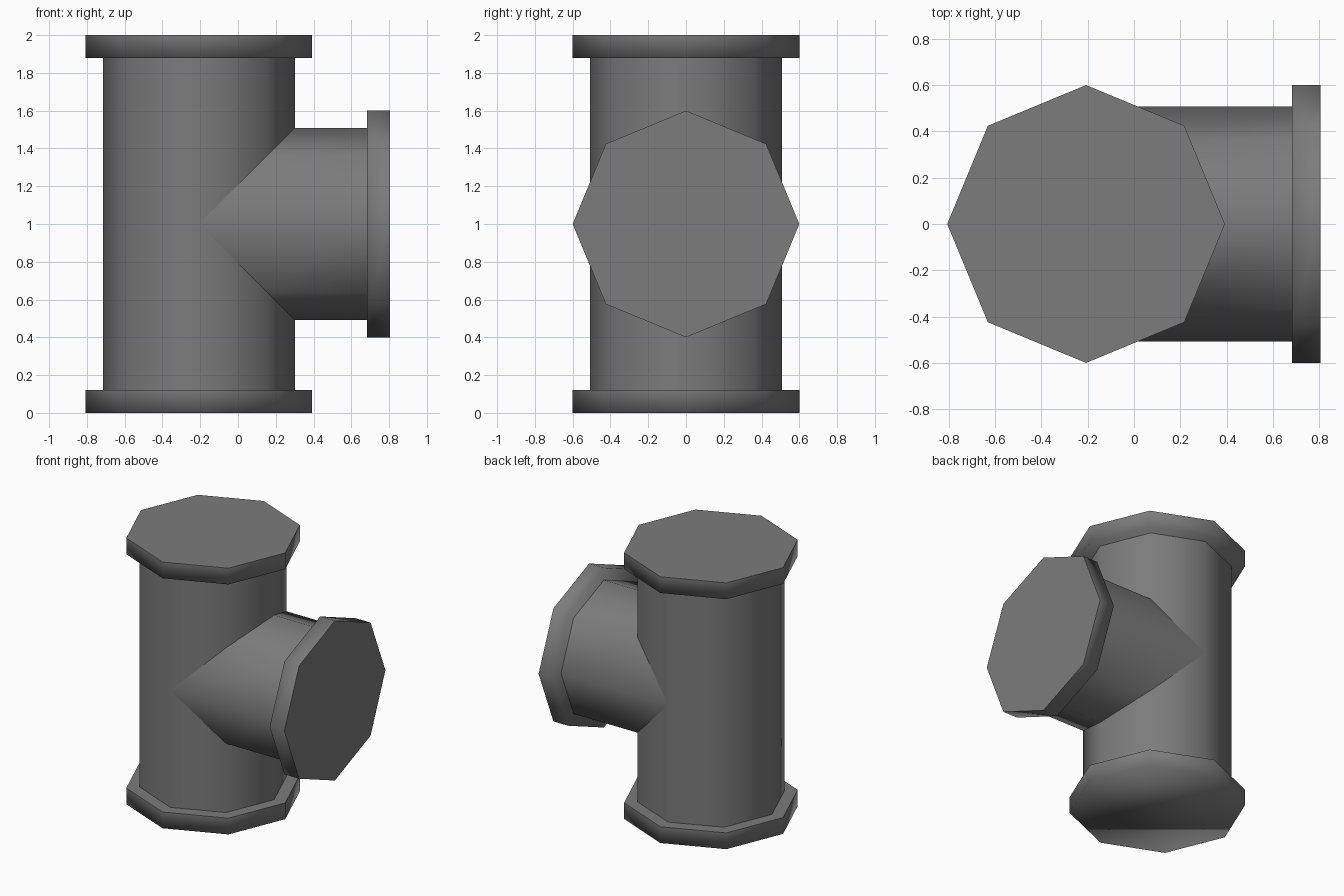
import bpy, bmesh, math
from mathutils import Matrix, Vector

if "Cube" in bpy.data.objects:
    bpy.data.objects.remove(bpy.data.objects["Cube"])

CX, SIDES = -0.207, 8
grey = bpy.data.materials.new("pipe grey")
grey.diffuse_color = (0.2, 0.2, 0.2, 1)
grey.use_nodes = True
grey.node_tree.nodes["Principled BSDF"].inputs["Base Color"].default_value = grey.diffuse_color


def prism(name, radius, depth, matrix, capped, sharp_end=None, mitre=False):
    """Octagonal prism along local z from 0 to depth, smooth except at sharp_end."""
    bm = bmesh.new()
    bmesh.ops.create_cone(bm, cap_ends=capped, segments=SIDES, radius1=radius,
                          radius2=radius, depth=depth,
                          matrix=Matrix.Translation((0, 0, depth / 2)))
    # put corners on the axes
    v = bm.verts[:][0].co
    a = math.atan2(v.y, v.x)
    bmesh.ops.rotate(bm, verts=bm.verts, matrix=Matrix.Rotation(-a, 3, 'Z'))
    if mitre:
        # saddle cut where the branch meets the main pipe
        for v in bm.verts:
            if v.co.z < 0.001:
                v.co.z += abs(v.co.x)
    for f in bm.faces:
        f.smooth = True
    if sharp_end is not None:
        for e in bm.edges:
            if all(abs(v.co.z - sharp_end) < 1e-4 for v in e.verts):
                e.smooth = False
    bm.transform(matrix)
    me = bpy.data.meshes.new(name)
    bm.to_mesh(me)
    bm.free()
    me.materials.append(grey)
    ob = bpy.data.objects.new(name, me)
    bpy.context.collection.objects.link(ob)
    return ob


def up(z):
    return Matrix.Translation((CX, 0, z))


def side(x):
    return Matrix.Translation((x, 0, 1)) @ Matrix.Rotation(math.pi / 2, 4, 'Y')


# pipes
prism("main_pipe", 0.508, 1.77, up(0.115), False)
prism("branch_pipe", 0.508, 0.687 - CX, side(CX), False, mitre=True)
# flanges, each with one crisp rim
prism("bottom_flange", 0.6, 0.122, up(0), True, 0.122)
prism("top_flange", 0.6, 0.122, up(1.878), True, 0.122)
prism("branch_flange", 0.6, 0.122, side(0.683), True, 0.122)
